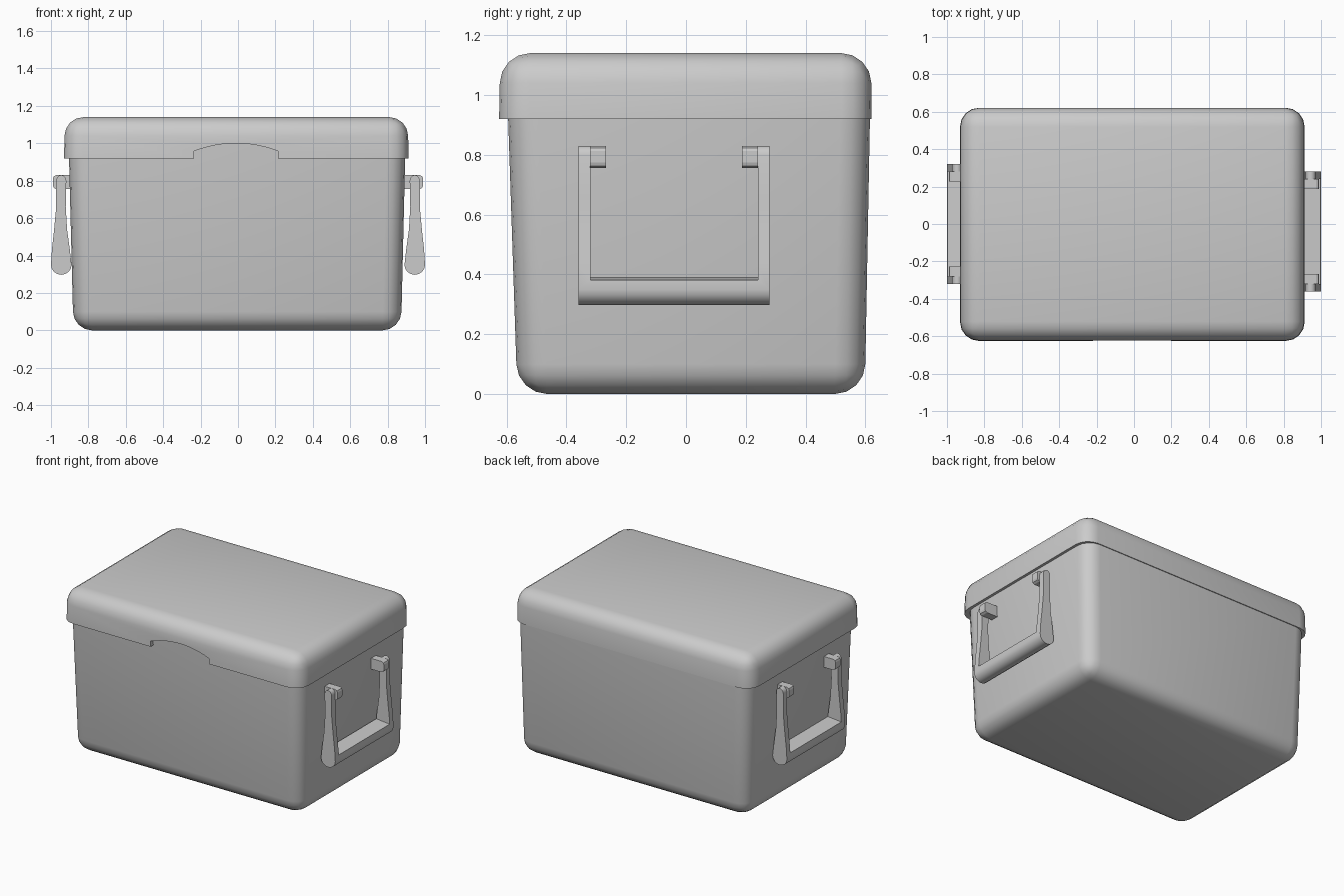
import bpy, bmesh, math
from mathutils import Matrix

if "Cube" in bpy.data.objects:
    bpy.data.objects.remove(bpy.data.objects["Cube"])


def finish(name, bm, smooth=None):
    bmesh.ops.recalc_face_normals(bm, faces=bm.faces[:])
    mesh = bpy.data.meshes.new(name)
    bm.to_mesh(mesh)
    bm.free()
    ob = bpy.data.objects.new(name, mesh)
    bpy.context.collection.objects.link(ob)
    bpy.ops.object.select_all(action='DESELECT')
    ob.select_set(True)
    bpy.context.view_layer.objects.active = ob
    if smooth:
        bpy.ops.object.shade_smooth_by_angle(angle=math.radians(smooth))
    return ob


def rounded_shell(name, low, high, z0, z1, sharp_z, radius, segments):
    """Tapered box, rounded everywhere except the rim at sharp_z.
    low / high are (x0, x1, y0, y1)."""
    bm = bmesh.new()
    rings = []
    for (x0, x1, y0, y1), z in ((low, z0), (high, z1)):
        rings.append([bm.verts.new((x, y, z)) for x, y in
                      ((x0, y0), (x1, y0), (x1, y1), (x0, y1))])
    bm.faces.new(rings[0])
    bm.faces.new(rings[1])
    for i in range(4):
        j = (i + 1) % 4
        bm.faces.new((rings[0][i], rings[0][j], rings[1][j], rings[1][i]))
    edges = [e for e in bm.edges
             if not all(abs(v.co.z - sharp_z) < 1e-5 for v in e.verts)]
    bmesh.ops.bevel(bm, geom=edges, offset=radius, segments=segments,
                    profile=0.5, affect='EDGES')
    return finish(name, bm, 40)


def prism(name, profile, y0, y1, smooth=None):
    """Extrude an x-z outline along y."""
    bm = bmesh.new()
    face = bm.faces.new([bm.verts.new((x, y0, z)) for x, z in profile])
    ext = bmesh.ops.extrude_face_region(bm, geom=[face])
    for v in ext['geom']:
        if isinstance(v, bmesh.types.BMVert):
            v.co.y = y1
    return finish(name, bm, smooth)


def cut(ob, cutter):
    mod = ob.modifiers.new('cut', 'BOOLEAN')
    mod.operation = 'DIFFERENCE'
    mod.solver = 'EXACT'
    mod.object = cutter
    bpy.context.view_layer.objects.active = ob
    bpy.ops.object.modifier_apply(modifier=mod.name)
    bpy.data.objects.remove(cutter)


# Tapered tub, running up inside the lid
rounded_shell('tub', (-0.88, 0.872, -0.564, 0.598), (-0.906, 0.896, -0.598, 0.617),
              0.0, 1.02, 1.02, 0.1, 4)

# Lid with an arched finger notch at the front
lid = rounded_shell('lid', (-0.93, 0.912, -0.625, 0.621), (-0.926, 0.908, -0.621, 0.619),
                    0.92, 1.14, 0.92, 0.1, 4)
arch = [(-0.01 + 0.225 * t / 6, 0.958 + 0.042 * (1 - (t / 6) ** 2)) for t in range(-6, 7)]
notch = prism('notch_cutter', [(-0.235, 0.88)] + arch + [(0.215, 0.88)], -0.7, -0.57)
cut(lid, notch)

# Handle outline: slim at the pivot, flared at the grip
grip = [(0.945 + 0.055 * math.cos(a), 0.35 + 0.053 * math.sin(a))
        for a in (math.pi * (1 + i / 8) for i in range(9))]
top = [(0.945 + 0.027 * math.cos(a), 0.80 + 0.03 * math.sin(a))
       for a in (math.pi * i / 6 for i in range(7))]
outline = grip + [(0.995, 0.43), (0.983, 0.54), (0.972, 0.66)] + top + \
    [(0.921, 0.66), (0.914, 0.54), (0.899, 0.43)]

# Pivot peg outline with softened outer corners
peg = [(0.86, 0.755), (0.972, 0.755), (0.986, 0.763), (0.99, 0.775),
       (0.99, 0.812), (0.986, 0.823), (0.972, 0.83), (0.86, 0.83)]

for side, centre, turn in (('right', -0.04, 0), ('left', 0.0, math.pi)):
    handle = prism(side + '_handle', outline, -0.32, 0.32, 35)
    opening = prism('opening_cutter', [(0.8, 0.401), (1.1, 0.371), (1.1, 0.95), (0.8, 0.95)],
                    -0.28, 0.28)
    cut(handle, opening)
    parts = [handle]
    for end, s in (('front', -1), ('back', 1)):
        parts.append(prism(f'{side}_{end}_peg', peg, s * 0.228, s * 0.281))
    for ob in parts:
        ob.data.transform(Matrix.Translation((0, centre, 0)) @ Matrix.Rotation(turn, 4, 'Z'))
